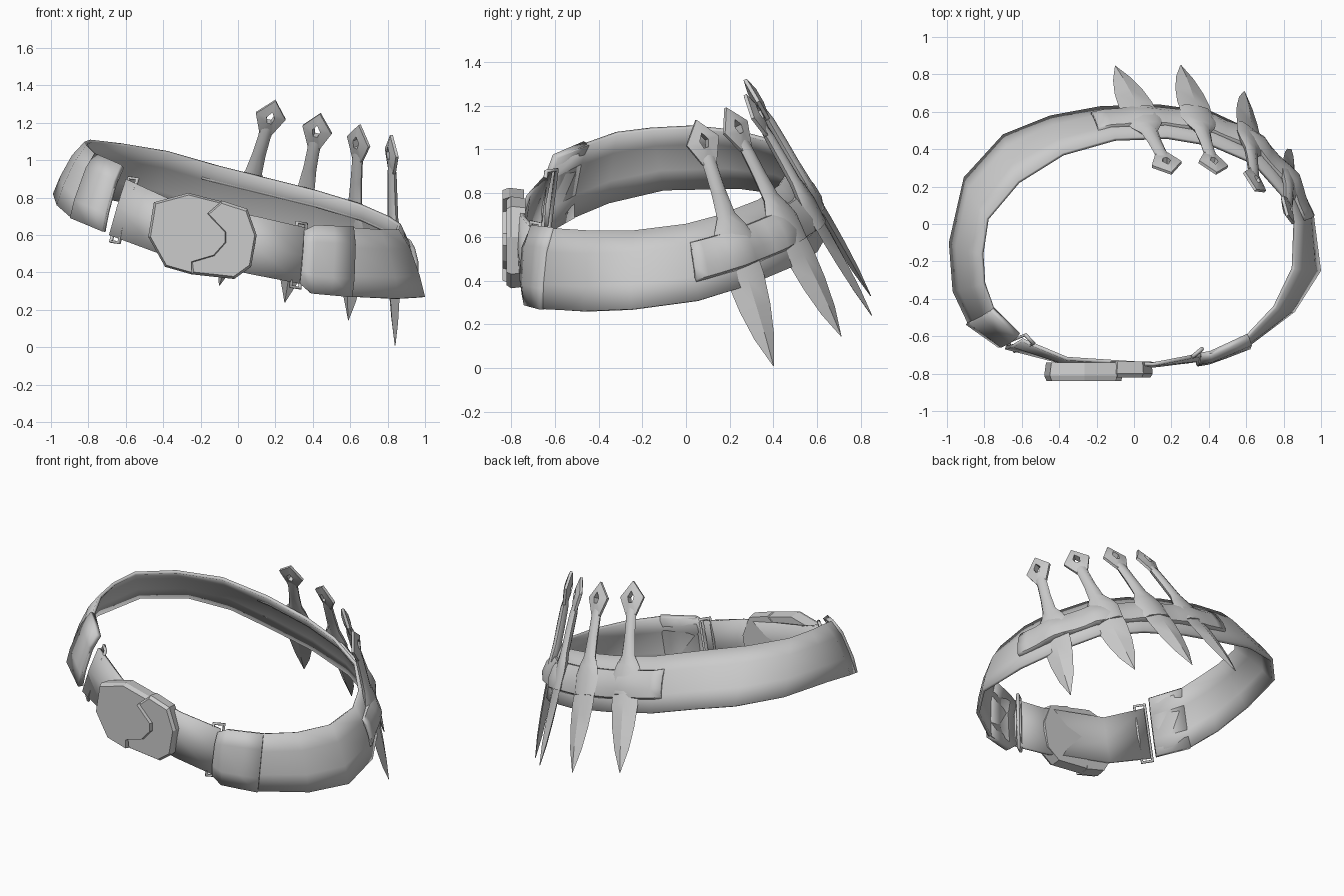
import bpy, bmesh, math
from mathutils import Vector

if "Cube" in bpy.data.objects:
    bpy.data.objects.remove(bpy.data.objects["Cube"])

grey = bpy.data.materials.new("plain grey")
grey.use_nodes = True
grey.diffuse_color = (0.6, 0.6, 0.6, 1)
grey.node_tree.nodes["Principled BSDF"].inputs["Base Color"].default_value = (0.6, 0.6, 0.6, 1)


def finish(obj, angle=40):
    """Give an object its material and smooth shading with sharp edges kept."""
    obj.data.materials.append(grey)
    bpy.ops.object.select_all(action='DESELECT')
    obj.select_set(True)
    bpy.context.view_layer.objects.active = obj
    if obj.type == 'MESH':
        bpy.ops.object.shade_smooth_by_angle(angle=math.radians(angle))
    return obj


def mesh_object(name, verts, faces, closed=True, angle=40):
    mesh = bpy.data.meshes.new(name)
    mesh.from_pydata([tuple(v) for v in verts], [], faces)
    if closed:
        bm = bmesh.new()
        bm.from_mesh(mesh)
        bmesh.ops.recalc_face_normals(bm, faces=bm.faces)
        bm.to_mesh(mesh)
        bm.free()
    obj = bpy.data.objects.new(name, mesh)
    bpy.context.collection.objects.link(obj)
    return finish(obj, angle)


# Belt stations: top edge point, then bottom edge point
BELT = [(.35, -.71, .62, .33, -.74, .34),
        (.41, -.70, .65, .39, -.73, .29),
        (.61, -.61, .64, .60, -.66, .27),
        (.76, -.45, .63, .86, -.47, .26),
        (.86, -.24, .63, 1.0, -.25, .27),
        (.87, .0, .66, .96, .06, .31),
        (.81, .15, .70, .84, .29, .38),
        (.65, .33, .77, .68, .48, .46),
        (.42, .43, .84, .42, .60, .53),
        (.18, .47, .90, .13, .64, .60),
        (-.1, .46, .97, -.18, .63, .67),
        (-.38, .38, 1.05, -.45, .58, .75),
        (-.62, .23, 1.09, -.70, .48, .80),
        (-.79, .03, 1.11, -.91, .25, .83),
        (-.82, -.16, 1.1, -.99, -.1, .82),
        (-.81, -.32, 1.08, -.97, -.36, .76),
        (-.76, -.46, 1.03, -.89, -.53, .69),
        (-.62, -.60, .97, -.72, -.65, .62)]
STRAP = [(-.6, -.63, .9, -.69, -.67, .6),
         (-.36, -.73, .79, -.42, -.74, .5),
         (.1, -.76, .7, .07, -.76, .39),
         (.36, -.71, .64, .33, -.74, .34)]


def rail(stations, u):
    """Top point, bottom point and outward direction at station number u."""
    def ends(w):
        i = max(0, min(int(w), len(stations) - 2))
        row = [a + (b - a) * (w - i) for a, b in zip(stations[i], stations[i + 1])]
        return Vector(row[:3]), Vector(row[3:])
    top, bottom = ends(u)
    before, after = ends(max(u - .5, 0)), ends(min(u + .5, len(stations) - 1))
    tangent = sum(after, Vector()) - sum(before, Vector())
    return top, bottom, tangent.cross(top - bottom).normalized()


def strip(name, stations, us, section, thick, swell=None):
    """Sweep a section of (height fraction, outward offset) along a rail."""
    verts, faces, n = [], [], len(section)
    for i, u in enumerate(us):
        top, bottom, out = rail(stations, u)
        for j, (v, off) in enumerate(section):
            if swell and 0 < j < n - 1:
                off += swell(top.lerp(bottom, v))
            verts.append(top.lerp(bottom, v) + out * off)
            if i and j:
                a, b = (i - 1) * n + j - 1, i * n + j - 1
                faces.append((a, a + 1, b + 1, b))
    obj = mesh_object(name, verts, faces, closed=False)
    solid = obj.modifiers.new("thickness", 'SOLIDIFY')
    solid.thickness, solid.offset = thick, -1
    return obj


# Main belt, front strap and the two strap covers
strip("belt", BELT, range(1, len(BELT)), [(0, 0), (.3, .02), (.7, .015), (1, 0)], .02)
strip("front_strap", STRAP, range(len(STRAP)), [(0, 0), (.5, .01), (1, 0)], .02)
COVER = [(-.01, .012), (.25, .035), (.75, .03), (1.01, .012)]
strip("left_cover", BELT, [0, 1, 1.5, 2.02], COVER, .035)
strip("right_cover", BELT, [16, 16.5, 17], COVER, .035)

# Strap rings: thin upright frames on the inside of the strap
for name, u, lean in (("right_ring", .12, 1), ("left_ring", 2.93, -1)):
    top, bottom, out = rail(STRAP, u)
    up = (top - bottom) * .57
    side = (up.cross(out).normalized() * -lean - out * .6).normalized() * .032
    mid = (top + bottom) / 2 - out * .025
    curve = bpy.data.curves.new(name, 'CURVE')
    curve.dimensions = '3D'
    curve.bevel_depth, curve.bevel_resolution = .011, 1
    spline = curve.splines.new('POLY')
    spline.points.add(3)
    for p, (a, b) in zip(spline.points, ((1, 1), (1, -1), (-1, -1), (-1, 1))):
        p.co = (*(mid + up * a + side * b), 1)
    spline.use_cyclic_u = True
    ring = bpy.data.objects.new(name, curve)
    bpy.context.collection.objects.link(ring)
    finish(ring)


def plate(name, outline, front, rim, back, shrink):
    """Buckle plate with a sloping front border."""
    n = len(outline)
    cx, cz = (sum(p[k] for p in outline) / n for k in (0, 1))
    verts = []
    for y, s in ((back, .96), (rim, 1), (front, shrink)):
        verts += [(cx + (x - cx) * s, y, cz + (z - cz) * s) for x, z in outline]
    faces = [tuple(range(n)), tuple(range(2 * n, 3 * n))]
    for k in (0, n):
        faces += [(k + i, k + (i + 1) % n, k + n + (i + 1) % n, k + n + i) for i in range(n)]
    return mesh_object(name, verts, faces, angle=25)


# Buckle: a hooked plate lying over a second plate
plate("buckle_hook", [(-.48, .59), (-.45, .775), (-.265, .825), (-.09, .78), (-.16, .72),
                      (-.06, .615), (-.06, .56), (-.125, .487), (-.25, .45), (-.25, .39),
                      (-.39, .43)], -.84, -.81, -.74, .95)
plate("buckle_catch", [(-.25, .39), (-.02, .365), (.07, .43), (.1, .6), (.05, .74),
                       (-.09, .785), (-.28, .62)], -.82, -.80, -.735, .93)


# Throwing knives: pommel point, blade point, facing angle
KNIVES = [((.2, .27, 1.32), (-.1, .845, .33), 98),
          ((.44, .27, 1.25), (.25, .85, .24), 80),
          ((.65, .18, 1.19), (.59, .71, .145), 48),
          ((.82, .045, 1.135), (.84, .40, .01), 22)]


def loft(name, place, rows, sides, angle):
    """Join cross-sections given as (distance, half width, half thickness)."""
    verts, faces = [], []
    for t, w, h in rows:
        for k in range(sides):
            a = math.tau * k / sides
            verts.append(place(t, w * math.cos(a), h * math.sin(a)))
    for i in range(len(rows) - 1):
        for k in range(sides):
            a, b = i * sides + k, i * sides + (k + 1) % sides
            faces.append((a, b, b + sides, a + sides))
    faces += [tuple(range(sides)), tuple(range(len(verts) - sides, len(verts)))]
    return mesh_object(name, verts, faces, angle=angle)


HEAD = [(0, 0), (.1, .082), (.21, .034), (.21, -.034), (.1, -.082)]
HOLE = [(.065, 0), (.1, .022), (.135, .012), (.135, -.012), (.1, -.022)]
for number, (start, end, facing) in enumerate(KNIVES, 1):
    start, end = Vector(start), Vector(end)
    axis = (end - start).normalized()
    length = (end - start).length
    face = Vector((math.cos(math.radians(facing)), math.sin(math.radians(facing)), 0))
    face = (face - axis * face.dot(axis)).normalized()
    wide = axis.cross(face)

    def place(t, w, h):
        return start + axis * t + wide * w + face * h

    # Pointed pommel with an eye through it
    verts = [place(t, w, h) for ring, h in ((HEAD, .008), (HOLE, .022), (HOLE, -.022), (HEAD, -.008))
             for t, w in ring]
    faces = [(r * 5 + i, r * 5 + (i + 1) % 5, (r * 5 + 5 + (i + 1) % 5) % 20, (r * 5 + 5 + i) % 20)
             for r in range(4) for i in range(5)]
    mesh_object(f"knife_pommel_{number}", verts, faces, angle=30)
    # Waisted handle and tapering blade
    loft(f"knife_handle_{number}", place,
         [(.17, .04, .016), (.23, .034, .024), (.34, .036, .026), (.46, .046, .026),
          (.52, .08, .028), (.58, .1, .03), (.7, .09, .025)], 8, 50)
    loft(f"knife_blade_{number}", place,
         [(.62, .088, .022), (.76, .092, .024), (.9, .078, .022), (1.04, .05, .016),
          (length, .002, .002)], 4, 30)


# Knife holder: a band that swells over each knife
crossings = [Vector(s).lerp(Vector(e), .54) for s, e, _ in KNIVES]


def swell(p):
    near = min((p - c).length for c in crossings)
    return .03 * max(0, 1 - near / .15)


HOLDER = [(.24, 0), (.27, .03), (.4, .042), (.6, .042), (.75, .03), (.78, 0)]
strip("knife_holder", BELT, [5 + i * .25 for i in range(22)], HOLDER, .02, swell)
